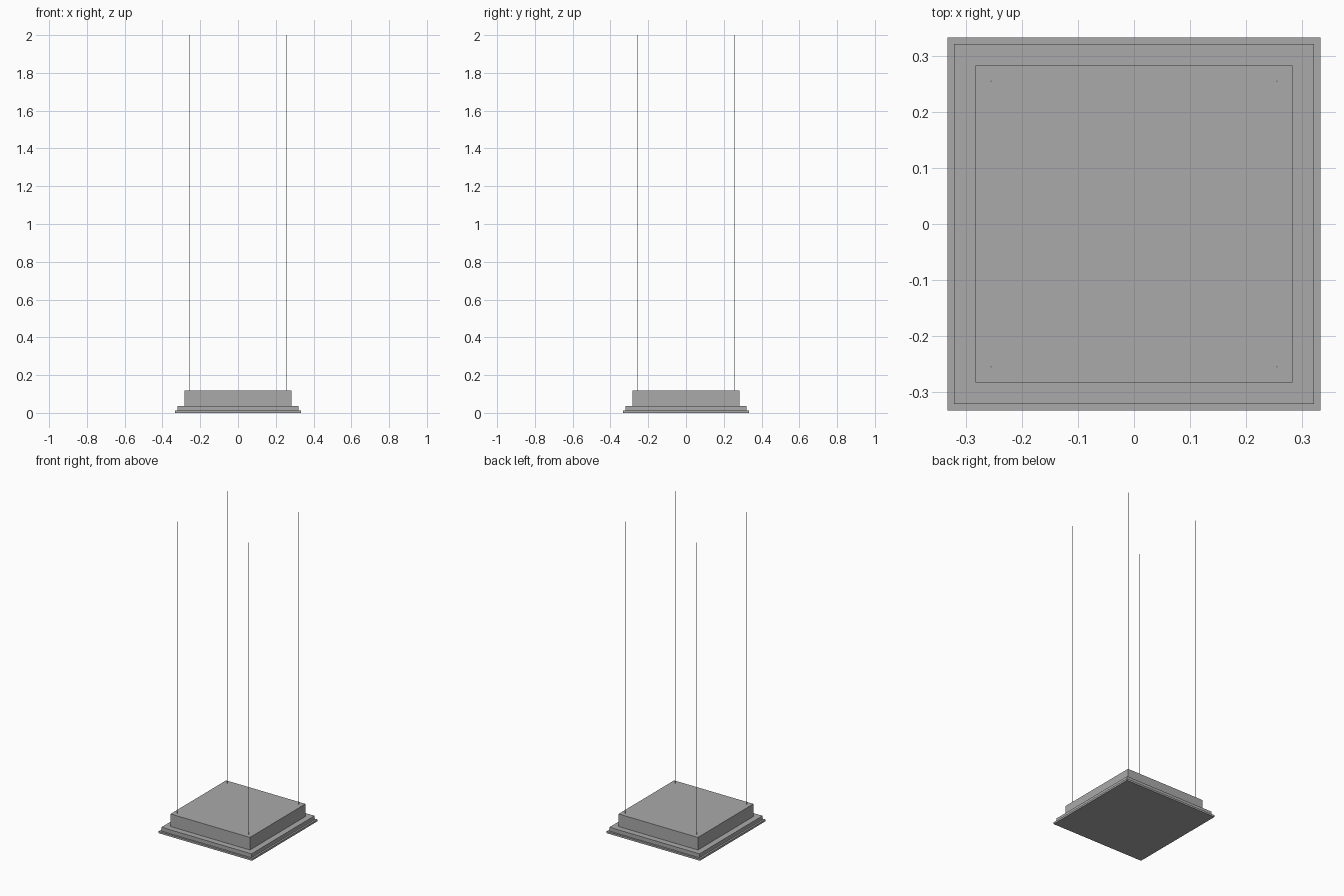
import bpy

cube = bpy.data.objects.get("Cube")
if cube:
    bpy.data.objects.remove(cube, do_unlink=True)

# Single brushed metal grey
grey = bpy.data.materials.new("metal grey")
grey.use_nodes = True
colour = (0.4, 0.4, 0.4, 1)
grey.diffuse_color = colour
grey.node_tree.nodes["Principled BSDF"].inputs["Base Color"].default_value = colour


def slab(name, half, bottom, top):
    """Square block between two heights."""
    bpy.ops.mesh.primitive_cube_add(size=1, location=(0, 0, (bottom + top) / 2))
    ob = bpy.context.object
    ob.name = name
    ob.scale = (2 * half, 2 * half, top - bottom)
    bpy.ops.object.transform_apply(location=False, rotation=False, scale=True)
    ob.data.materials.append(grey)


def wire(name, x, y, bottom, top):
    """Thin vertical suspension cable."""
    bpy.ops.mesh.primitive_cylinder_add(
        vertices=8, radius=0.001, depth=top - bottom,
        location=(x, y, (bottom + top) / 2))
    ob = bpy.context.object
    ob.name = name
    ob.data.materials.append(grey)
    bpy.ops.object.shade_smooth_by_angle()


# Stepped lamp body
slab("bottom_plate", 0.333, 0, 0.012)
slab("lower_frame", 0.321, 0.012, 0.037)
slab("upper_housing", 0.283, 0.037, 0.118)

# Four suspension wires near the housing corners
for side, sx in (("left", 1), ("right", -1)):
    for end, sy in (("front", -1), ("back", 1)):
        wire(f"{end}_{side}_wire", sx * 0.255, sy * 0.255, 0.118, 2)
